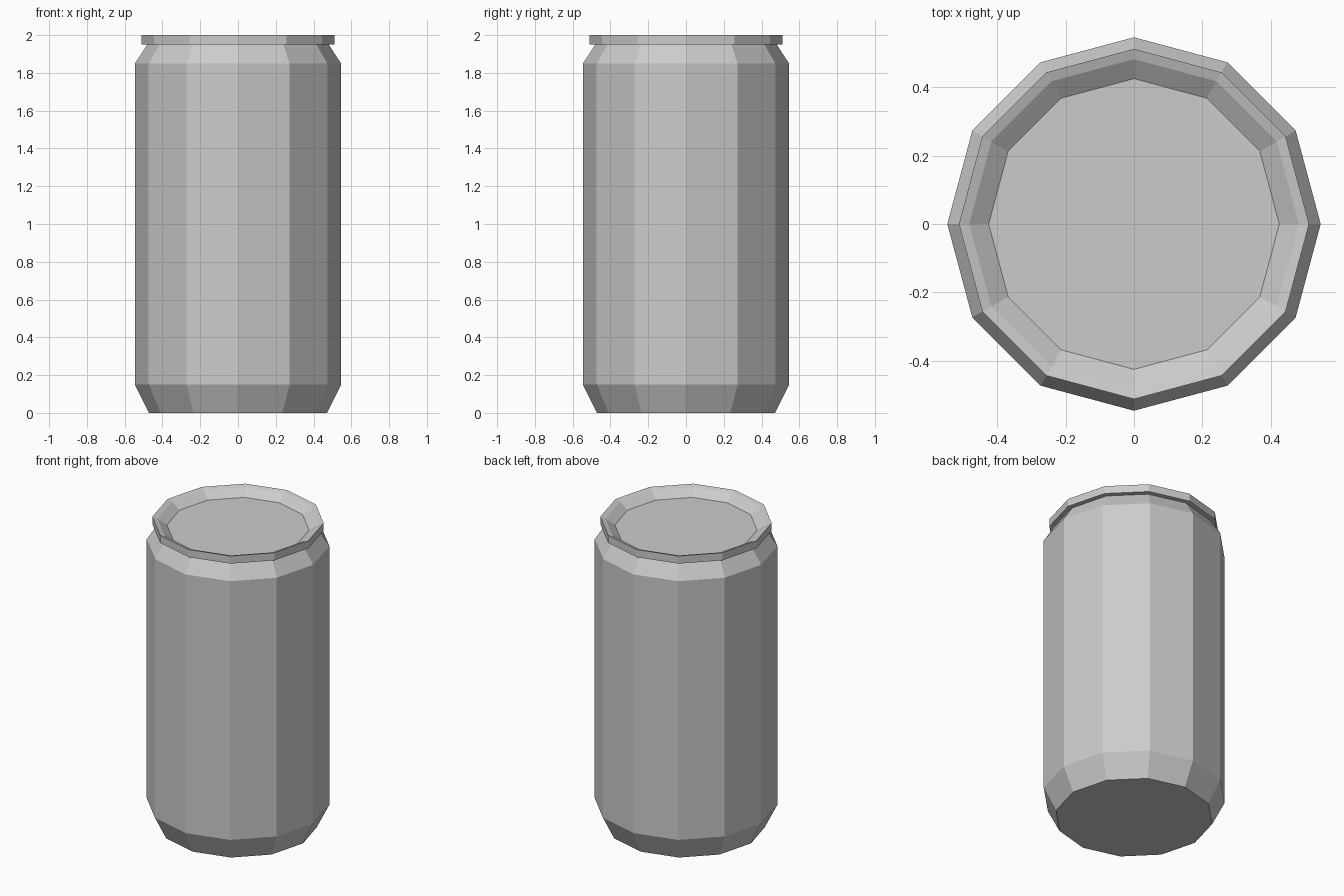
import bpy, bmesh
from math import cos, sin, pi

if "Cube" in bpy.data.objects:
    bpy.data.objects.remove(bpy.data.objects["Cube"])

SIDES = 12


def lathe(name, profile):
    """Revolve an (r, z) profile into a closed, flat-shaded solid."""
    bm = bmesh.new()
    rings = []
    for r, z in profile:
        rings.append([bm.verts.new((r * cos(2 * pi * i / SIDES),
                                    r * sin(2 * pi * i / SIDES), z))
                      for i in range(SIDES)])
    for lower, upper in zip(rings, rings[1:]):
        for i in range(SIDES):
            j = (i + 1) % SIDES
            bm.faces.new((lower[i], lower[j], upper[j], upper[i]))
    bm.faces.new(rings[0][::-1])
    bm.faces.new(rings[-1])
    bm.normal_update()
    mesh = bpy.data.meshes.new(name)
    bm.to_mesh(mesh)
    bm.free()
    obj = bpy.data.objects.new(name, mesh)
    bpy.context.collection.objects.link(obj)
    return obj


# Can: base, tapered foot, straight wall, shoulder, rim, recessed lid
lathe("drink_can", [
    (0.472, 0.00),
    (0.546, 0.15),
    (0.546, 1.85),
    (0.48, 1.95),
    (0.512, 1.95),
    (0.512, 2.00),
    (0.482, 1.99),
    (0.425, 1.95),
])
